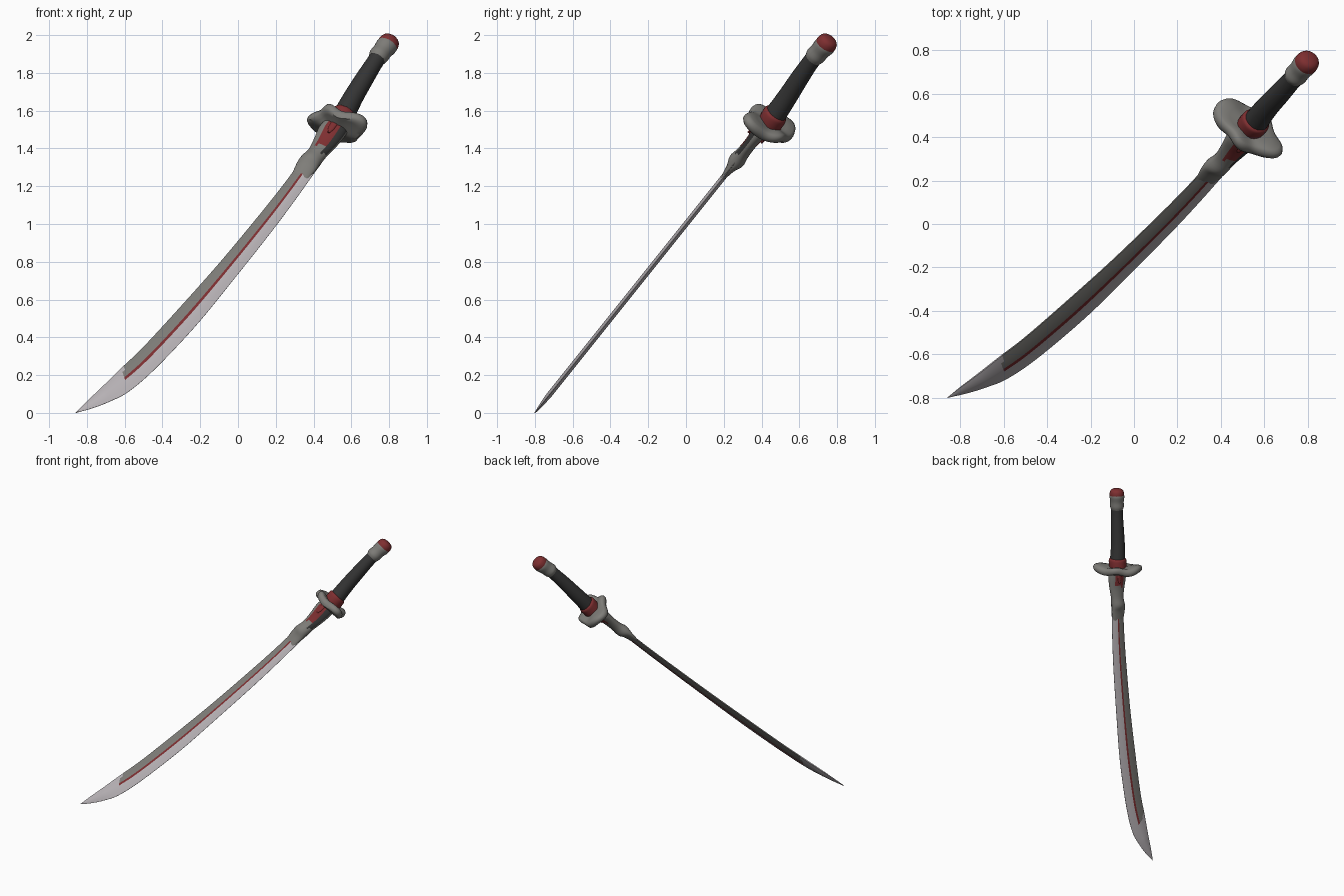
import bpy, bmesh, math
from mathutils import Vector as V

if "Cube" in bpy.data.objects:
    bpy.data.objects.remove(bpy.data.objects["Cube"])


def mat(name, c):
    m = bpy.data.materials.new(name)
    m.diffuse_color = (*c, 1)
    m.use_nodes = True
    m.node_tree.nodes["Principled BSDF"].inputs["Base Color"].default_value = m.diffuse_color
    return m


STEEL = mat("bright_steel", (0.48, 0.45, 0.47))
GREY = mat("aged_grey_metal", (0.21, 0.205, 0.19))
RED = mat("dark_red", (0.21, 0.028, 0.03))
BLACK = mat("grip_black", (0.035, 0.035, 0.035))

# The blade lies in a tilted plane containing the x axis
N = V((0, -0.781, 0.625)).normalized()        # blade face normal
A = V((0.44, 0.56, 0.70)).normalized()        # handle axis
W = N.cross(A).normalized() * -1              # across, spine -> edge


def plane(x, z, t=0.0):
    return V((x, 0.8 * z - 0.8, z)) + N * t


def spline(pts, n):
    """Catmull-Rom through rows of numbers."""
    out = []
    for i in range(len(pts) - 1):
        p0, p1, p2, p3 = (pts[max(i - 1, 0)], pts[i], pts[i + 1],
                          pts[min(i + 2, len(pts) - 1)])
        for k in range(n):
            t = k / n
            out.append([0.5 * (2 * b + (c - a) * t + (2 * a - 5 * b + 4 * c - d) * t * t
                               + (3 * b - a - 3 * c + d) * t ** 3)
                        for a, b, c, d in zip(p0, p1, p2, p3)])
    out.append(list(pts[-1]))
    return out


def loft(name, rings, mats, rule=None, angle=50):
    """Skin closed rings; rule(i, j, face centre) gives the material index."""
    bm = bmesh.new()
    vs = [[bm.verts.new(p) for p in r] for r in rings]
    n = len(rings[0])
    for i in range(len(vs) - 1):
        for j in range(n):
            k = (j + 1) % n
            f = bm.faces.new((vs[i][j], vs[i][k], vs[i + 1][k], vs[i + 1][j]))
            if rule:
                f.material_index = rule(i, j, f.calc_center_median())
    last = len(mats) - 1 if rule is None else 0
    bm.faces.new(vs[0][::-1]).material_index = 0
    bm.faces.new(vs[-1]).material_index = last
    bmesh.ops.remove_doubles(bm, verts=bm.verts, dist=1e-5)
    bmesh.ops.recalc_face_normals(bm, faces=bm.faces)
    me = bpy.data.meshes.new(name)
    bm.to_mesh(me)
    bm.free()
    for m in mats:
        me.materials.append(m)
    ob = bpy.data.objects.new(name, me)
    bpy.context.collection.objects.link(ob)
    bpy.ops.object.select_all(action='DESELECT')
    ob.select_set(True)
    bpy.context.view_layer.objects.active = ob
    bpy.ops.object.shade_smooth_by_angle(angle=math.radians(angle))
    return ob


def ellipse(c, u, v, ru, rv, n=24):
    return [c + u * (ru * math.cos(2 * math.pi * k / n))
            + v * (rv * math.sin(2 * math.pi * k / n)) for k in range(n)]


# Blade: stations of spine (x, z) and cutting edge (x, z)
stations = [(-.86, 0, -.858, 0), (-.80, .06, -.77, .025), (-.72, .135, -.68, .06),
            (-.62, .233, -.58, .112), (-.5, .348, -.44, .232), (-.3, .565, -.22, .465),
            (-.1, .79, -.02, .71), (.1, 1.03, .17, .95), (.22, 1.18, .29, 1.11),
            (.31, 1.30, .39, 1.25), (.36, 1.37, .44, 1.32)]
section = [(0, .004), (.2, .012), (.45, .015), (.56, .015), (.8, .009), (1, .001)]
rings = []
for xs, zs, xe, ze in spline(stations, 8):
    k = min(1, 0.15 + math.hypot(xe - xs, ze - zs) / .1)
    rings.append([plane(xs + (xe - xs) * s, zs + (ze - zs) * s, t * k) for s, t in section]
                 + [plane(xs + (xe - xs) * s, zs + (ze - zs) * s, -t * k)
                    for s, t in reversed(section)])


def blade_rule(i, j, c):
    col = min(j, 10 - j)                  # same column on both sides
    if c.x < -.605 or (col >= 3 and c.z < 1.27):
        return 0
    return 2 if col == 2 and c.x < .34 else 1


loft("blade", rings, [STEEL, GREY, RED], blade_rule, 30)

# Neck: lumpy sleeve joining blade and guard (x, z, half width, half thickness)
neck = [(.325, 1.245, .045, .012), (.36, 1.30, .056, .026), (.385, 1.335, .056, .044),
        (.42, 1.375, .052, .036), (.46, 1.43, .064, .034), (.495, 1.485, .074, .042),
        (.53, 1.53, .07, .045)]


def neck_rule(i, j, c):
    s = abs(math.sin(2 * math.pi * (j + .5) / 24))
    if s > .85 and c.z > 1.42:
        return 1                          # red inlay on both faces
    return 2 if c.z > 1.37 and .3 < s <= .85 and 6 > j else 0


loft("neck_sleeve", [ellipse(plane(x, z), W, N, a, b) for x, z, a, b in spline(neck, 4)],
     [GREY, RED, BLACK], neck_rule)

# Guard: lobed, slightly wavy disc across the handle axis
gc = V((.525, .44, 1.525))
GW = V((.76, -.65, 0))
GW = (GW - A * GW.dot(A)).normalized()
GS = A.cross(GW)
rings = []
for sc, h in [(.25, -.045), (.5, -.036), (.75, -.03), (.92, -.026), (.99, -.012), (1, .004),
              (.96, .02), (.85, .028), (.6, .024), (.3, .02)]:
    ring = []
    for k in range(64):
        a = 2 * math.pi * k / 64
        r = .15 + .026 * math.cos(2 * a) + .012 * math.cos(4 * a) + .008 * math.cos(5 * a + .6)
        lift = .010 * sc * math.cos(4 * a + .5)
        ring.append(gc + GW * (r * sc * math.cos(a)) + GS * (.95 * r * sc * math.sin(a))
                    + A * (h + lift))
    rings.append(ring)
loft("guard", rings, [GREY])

# Red inlay plates lying on the guard underside, in front of and behind the neck
for side, label in ((1, "front"), (-1, "back")):
    base = plane(.497, 1.485) + N * (side * .044)
    loft("guard_inlay_" + label,
         [ellipse(base + A * d, W, N, w, .006, 12)
          for d, w in ((-.04, .006), (-.01, .016), (.03, .018))], [RED])


def turned(name, stops, mats, rule=None):
    """Round part along a gently bent handle path: (x, y, z, radius)."""
    return loft(name, [ellipse(V(s[:3]), W, N, s[3], s[3]) for s in spline(stops, 4)],
                mats, rule)


# Collar above the guard
turned("collar", [(.535, .445, 1.535, .066), (.55, .46, 1.56, .068), (.563, .475, 1.582, .066),
                  (.57, .482, 1.59, .05)], [RED])

# Grip, slightly swollen at its base
turned("grip", [(.56, .47, 1.575, .058), (.61, .535, 1.67, .053), (.67, .60, 1.77, .049),
                (.72, .655, 1.85, .045), (.76, .70, 1.91, .045)], [BLACK])

# Pommel ferrule and rounded red cap
turned("pommel_ferrule", [(.735, .672, 1.873, .045), (.745, .685, 1.89, .053),
                          (.765, .708, 1.915, .052), (.785, .732, 1.94, .057),
                          (.795, .743, 1.953, .054)], [GREY])
turned("pommel_cap", [(.787, .733, 1.942, .055), (.797, .745, 1.957, .056),
                      (.807, .757, 1.972, .050), (.813, .764, 1.981, .036),
                      (.816, .767, 1.985, .015)], [RED])
